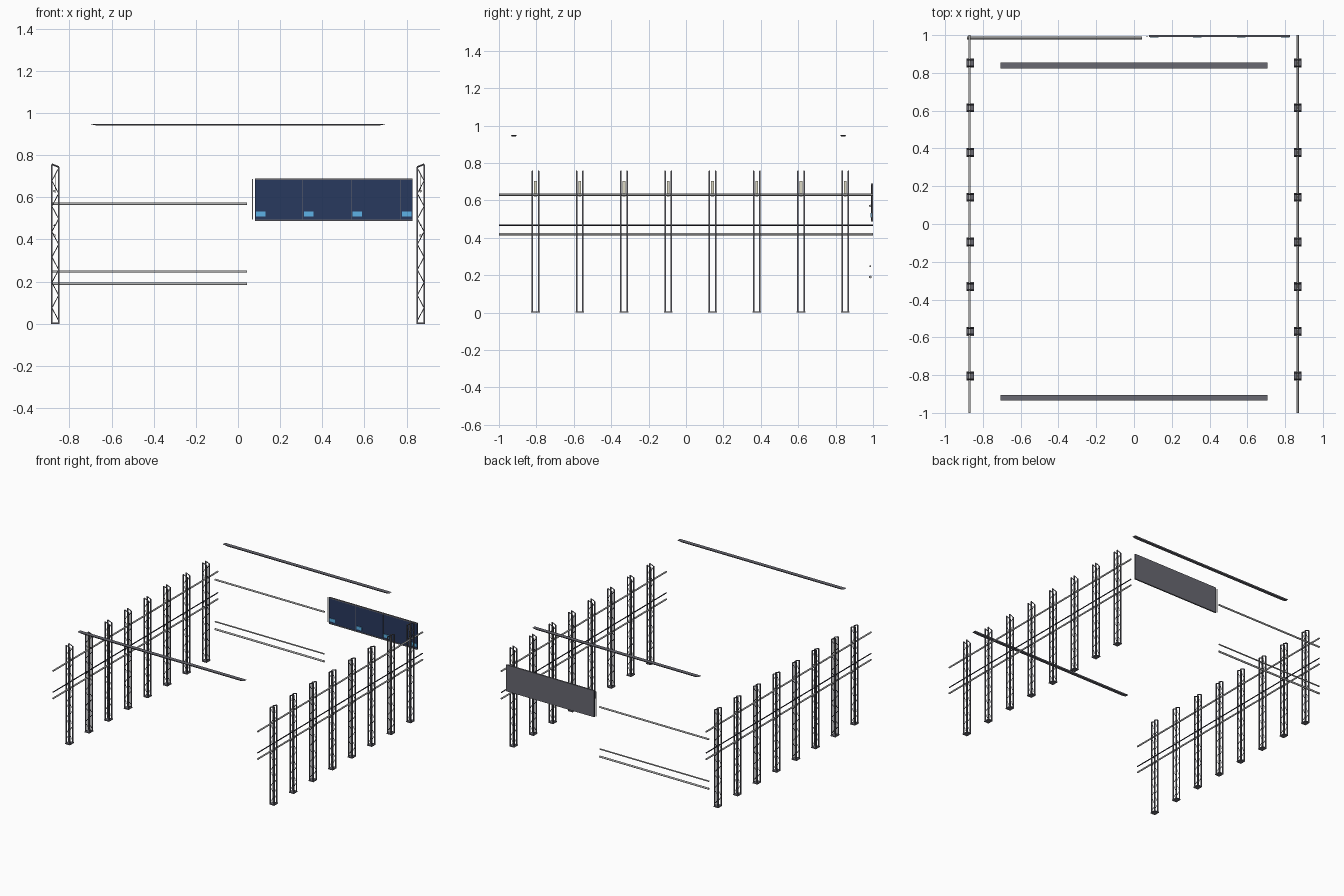
import bpy, bmesh, math
from mathutils import Vector

cube = bpy.data.objects.get("Cube")
if cube:
    bpy.data.objects.remove(cube)


def material(name, r, g, b):
    m = bpy.data.materials.new(name)
    m.use_nodes = True
    m.diffuse_color = (r, g, b, 1)
    m.node_tree.nodes["Principled BSDF"].inputs["Base Color"].default_value = (r, g, b, 1)
    return m


SLATE = material("slate grey", 0.14, 0.14, 0.165)
RAIL = material("light grey rail", 0.43, 0.43, 0.43)
CHARCOAL = material("charcoal", 0.03, 0.03, 0.05)
NAVY = material("navy", 0.022, 0.041, 0.113)
SKY = material("sky blue", 0.11, 0.45, 0.8)
PALE = material("warm pale grey", 0.72, 0.69, 0.55)
WHITE = material("off white", 0.75, 0.75, 0.75)


def finish(name, bm, mat):
    bmesh.ops.recalc_face_normals(bm, faces=bm.faces)
    me = bpy.data.meshes.new(name)
    bm.to_mesh(me)
    bm.free()
    me.materials.append(mat)
    ob = bpy.data.objects.new(name, me)
    bpy.context.collection.objects.link(ob)
    return ob


def add_box(bm, lo, hi):
    lo, hi = Vector(lo), Vector(hi)
    verts = bmesh.ops.create_cube(bm, size=1)["verts"]
    for v in verts:
        v.co = (lo + hi) / 2 + v.co * (hi - lo)
    return verts


def add_bar(bm, a, b, radius, sides):
    """Straight bar between two points; four sides give a square section."""
    a, b = Vector(a), Vector(b)
    d = b - a
    verts = bmesh.ops.create_cone(bm, cap_ends=True, segments=sides, radius1=radius,
                                  radius2=radius, depth=d.length)["verts"]
    turn = d.to_track_quat('Z', 'Y')
    for v in verts:
        v.co = turn @ v.co + (a + b) / 2


def box(name, lo, hi, mat):
    bm = bmesh.new()
    add_box(bm, lo, hi)
    return finish(name, bm, mat)


def pipe(name, a, b, radius, mat):
    bm = bmesh.new()
    add_bar(bm, a, b, radius, 20)
    ob = finish(name, bm, mat)
    for p in ob.data.polygons:
        p.use_smooth = len(p.vertices) == 4


COLUMN_X, HALF, POST = 0.867, 0.016, 0.0035
TOP_OUT, TOP_IN = 0.757, 0.744
BAYS = 12


def column(name, side, y):
    """Four posts, two laced trusses, a sloped top and a base plate."""
    bm = bmesh.new()
    cx = side * COLUMN_X
    outer, inner = cx + side * HALF, cx - side * HALF
    add_box(bm, (cx - 0.02, y - 0.0235, 0), (cx + 0.02, y + 0.0235, 0.007))
    for ty in (y - 0.0165, y + 0.0165):
        for px, top in ((outer, TOP_OUT), (inner, TOP_IN)):
            add_box(bm, (px - POST, ty - 0.004, 0), (px + POST, ty + 0.004, top))
        add_bar(bm, (outer, ty, TOP_OUT), (inner, ty, TOP_IN), 0.004, 4)
        step = (TOP_IN - 0.02) / BAYS
        for i in range(BAYS):
            ends = (outer, inner) if i % 2 else (inner, outer)
            z = 0.015 + i * step
            add_bar(bm, (ends[0], ty, z), (ends[1], ty, z + step), 0.002, 4)
    finish(name, bm, SLATE)


# Two rows of columns, each with a bracket plate
for side, label in ((-1, "right"), (1, "left")):
    for i in range(8):
        y = -0.805 + i * 0.2367
        column(f"{label}_column_{i + 1}", side, y)
        cx = side * COLUMN_X
        box(f"{label}_bracket_{i + 1}", (cx - 0.002, y - 0.0075, 0.62),
            (cx + 0.002, y + 0.0075, 0.703), PALE)
    # Side rails along the whole row
    x = side * 0.869 - 0.002
    for part, z, r, mat in (("upper", 0.63, 0.006, RAIL), ("middle", 0.467, 0.004, CHARCOAL),
                            ("lower", 0.419, 0.006, RAIL)):
        pipe(f"{label}_{part}_rail", (x, -1, z), (x, 1, z), r, mat)

# Back rails
for part, z, r in (("upper", 0.57, 0.0065), ("middle", 0.248, 0.005), ("lower", 0.19, 0.007)):
    pipe(f"back_{part}_rail", (-0.884, 0.985, z), (0.043, 0.985, z), r, RAIL)

# Overhead beams, narrower underneath with tapered ends
for part, y in (("front", -0.92), ("back", 0.84)):
    bm = bmesh.new()
    for v in add_box(bm, (-0.707, y - 0.0155, 0.941), (0.707, y + 0.0155, 0.949)):
        if v.co.z < 0.945:
            v.co.x *= 0.95
            v.co.y = y + (v.co.y - y) * 0.7
    finish(f"{part}_overhead_beam", bm, SLATE)

# Display board with trim, dividers and small blue labels
X0, X1, Z0, Z1 = 0.08, 0.827, 0.487, 0.69
box("board_back", (X0, 0.993, Z0), (X1, 1.0, Z1), SLATE)
box("board_face", (X0, 0.991, Z0 + 0.005), (X1, 0.993, Z1 - 0.005), NAVY)
for part, z in (("bottom", Z0), ("top", Z1 - 0.008)):
    box(f"board_{part}_trim", (X0, 0.989, z), (X1, 0.993, z + 0.008), SLATE)
dividers = (0.307, 0.538, 0.772)
for i, x in enumerate(dividers):
    box(f"board_divider_{i + 1}", (x - 0.0015, 0.9895, Z0), (x + 0.0015, 0.992, Z1), SLATE)
for i, x in enumerate((X0,) + dividers):
    box(f"board_label_{i + 1}", (x + 0.006, 0.987, 0.509), (x + 0.051, 0.992, 0.533), SKY)
box("board_end_bar", (0.066, 0.991, 0.495), (0.072, 0.996, 0.686), WHITE)
